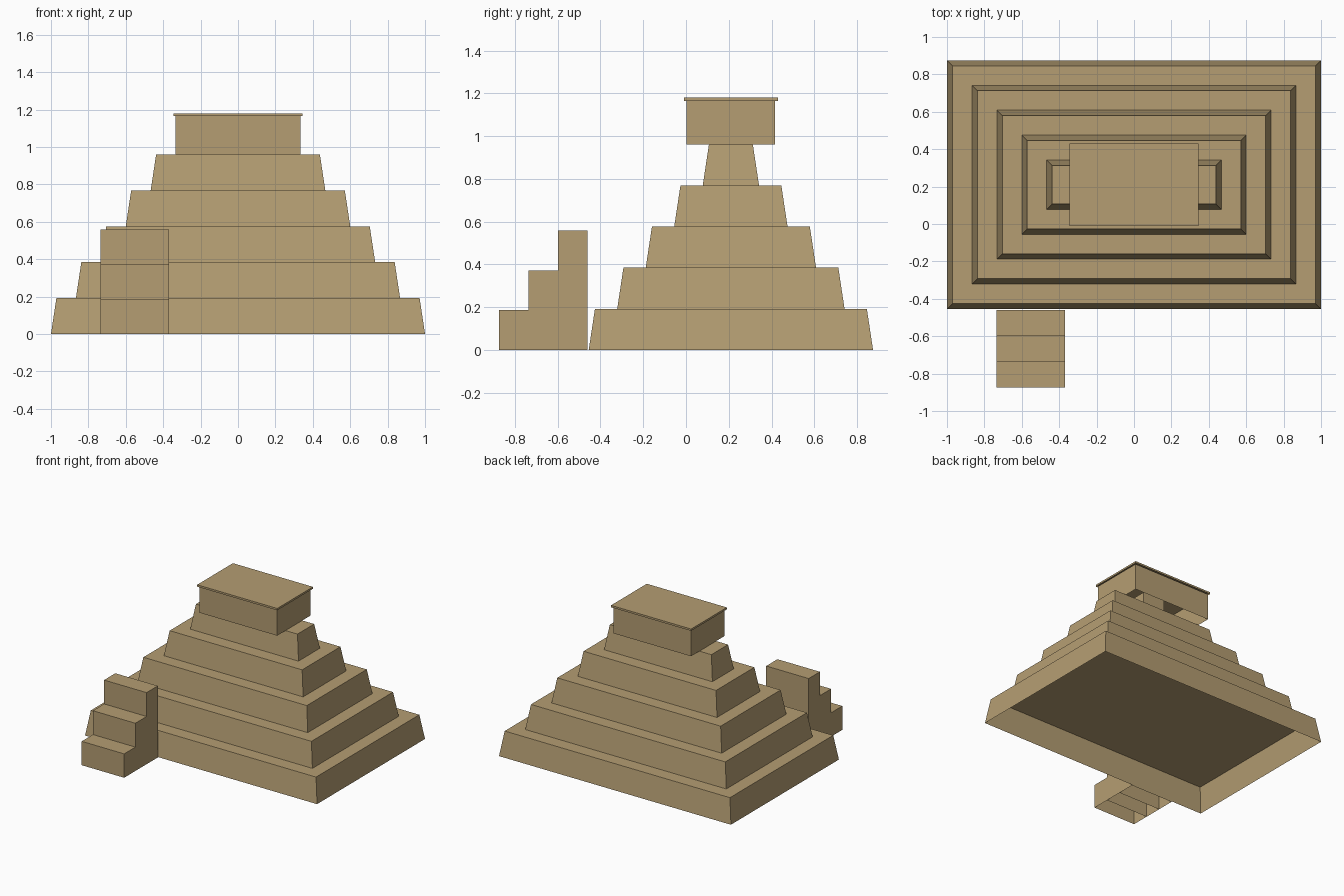
import bpy
import bmesh

default = bpy.data.objects.get("Cube")
if default:
    bpy.data.objects.remove(default, do_unlink=True)

# One sandstone colour for everything
stone = bpy.data.materials.new("sandstone")
stone.use_nodes = True
colour = (0.46, 0.34, 0.17, 1)
stone.diffuse_color = colour
stone.node_tree.nodes["Principled BSDF"].inputs["Base Color"].default_value = colour


def shell(name, x, y, z, half_x, half_y, height, taper=0.0):
    """Box with an open underside, its sides leaning inward by taper."""
    bm = bmesh.new()
    rings = []
    for level, inset in ((z, 0.0), (z + height, taper)):
        hx, hy = half_x - inset, half_y - inset
        rings.append([bm.verts.new((x + sx * hx, y + sy * hy, level))
                      for sx, sy in ((-1, -1), (1, -1), (1, 1), (-1, 1))])
    low, high = rings
    for i in range(4):
        j = (i + 1) % 4
        bm.faces.new((low[i], low[j], high[j], high[i]))
    bm.faces.new(high)
    mesh = bpy.data.meshes.new(name)
    bm.to_mesh(mesh)
    bm.free()
    mesh.materials.append(stone)
    obj = bpy.data.objects.new(name, mesh)
    bpy.context.collection.objects.link(obj)
    return obj


# Stepped pyramid tiers
CENTRE_Y = 0.21
TIER = 0.192
SHRINK = 0.1333
for i in range(5):
    shell(f"pyramid_tier_{i + 1}", 0, CENTRE_Y, i * TIER,
          1 - i * SHRINK, 0.665 - i * SHRINK, TIER, taper=0.029)

# Temple on top, with its thin overhanging roof and inner altar
temple_z = 5 * TIER
shell("temple_walls", 0, CENTRE_Y, temple_z, 0.335, 0.207, 0.205)
shell("temple_roof", 0, CENTRE_Y, temple_z + 0.205, 0.345, 0.22, 0.015)
shell("temple_altar", 0, 0.16, temple_z, 0.095, 0.06, 0.15)

# Front staircase, one block per step
STEP_DEPTH = 0.138
for i in range(3):
    shell(f"stair_step_{i + 1}", -0.552, -0.875 + (i + 0.5) * STEP_DEPTH, 0,
          0.183, STEP_DEPTH / 2, 0.186 * (i + 1))
